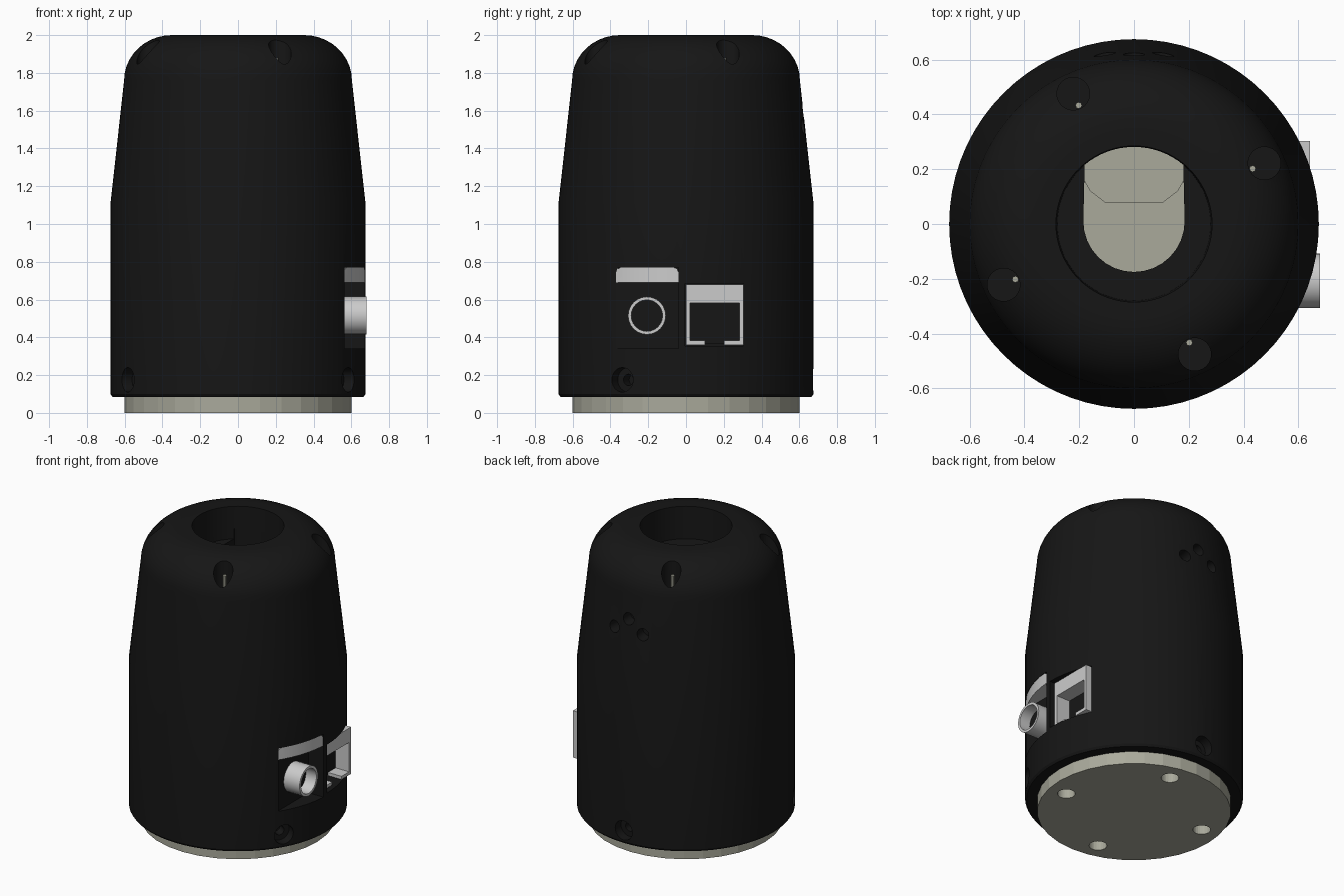
import bpy, bmesh
from math import sin, cos, pi, radians
from mathutils import Matrix, Vector

if "Cube" in bpy.data.objects:
    bpy.data.objects.remove(bpy.data.objects["Cube"])


def material(name, rgb):
    m = bpy.data.materials.new(name)
    m.diffuse_color = (*rgb, 1)
    m.use_nodes = True
    m.node_tree.nodes["Principled BSDF"].inputs["Base Color"].default_value = m.diffuse_color
    return m


BLACK = material("black plastic", (0.008, 0.008, 0.008))
BEIGE = material("beige metal", (0.4, 0.4, 0.33))


def finish(name, bm, mat=None):
    bmesh.ops.recalc_face_normals(bm, faces=bm.faces)
    me = bpy.data.meshes.new(name)
    bm.to_mesh(me)
    bm.free()
    ob = bpy.data.objects.new(name, me)
    bpy.context.collection.objects.link(ob)
    if mat:
        me.materials.append(mat)
    return ob


def lathe(name, profile, steps, mat):
    bm = bmesh.new()
    vs = [bm.verts.new((r, 0, z)) for r, z in profile]
    es = [bm.edges.new((vs[i], vs[i - 1])) for i in range(len(vs))]
    bmesh.ops.spin(bm, geom=vs + es, cent=(0, 0, 0), axis=(0, 0, 1),
                   angle=2 * pi, steps=steps, use_merge=True)
    bmesh.ops.remove_doubles(bm, verts=bm.verts, dist=1e-5)
    return finish(name, bm, mat)


def rod(name, a, b, r, mat=None, segs=24):
    a, b = Vector(a), Vector(b)
    d = b - a
    bm = bmesh.new()
    mtx = Matrix.Translation((a + b) / 2) @ d.to_track_quat('Z', 'Y').to_matrix().to_4x4()
    bmesh.ops.create_cone(bm, cap_ends=True, segments=segs, radius1=r, radius2=r,
                          depth=d.length, matrix=mtx)
    return finish(name, bm, mat)


def prism(name, outline, axis, lo, hi, mat=None):
    """Extrude a 2D outline along x (yz outline) or z (xy outline)."""
    bm = bmesh.new()
    place = (lambda p: (lo, *p)) if axis == 'x' else (lambda p: (*p, lo))
    f = bm.faces.new([bm.verts.new(place(p)) for p in outline])
    ext = bmesh.ops.extrude_face_region(bm, geom=[f])["geom"]
    step = (hi - lo, 0, 0) if axis == 'x' else (0, 0, hi - lo)
    bmesh.ops.translate(bm, vec=step, verts=[v for v in ext if isinstance(v, bmesh.types.BMVert)])
    return finish(name, bm, mat)


def rect(a0, a1, b0, b1):
    return [(a0, b0), (a1, b0), (a1, b1), (a0, b1)]


def boolean(ob, cutters, op='DIFFERENCE'):
    bpy.context.view_layer.objects.active = ob
    for c in cutters:
        mod = ob.modifiers.new("cut", 'BOOLEAN')
        mod.operation, mod.object, mod.solver = op, c, 'EXACT'
        bpy.ops.object.modifier_apply(modifier=mod.name)
        bpy.data.objects.remove(c)


def smooth(ob, deg=30):
    bpy.ops.object.select_all(action='DESELECT')
    ob.select_set(True)
    bpy.context.view_layer.objects.active = ob
    bpy.ops.object.shade_smooth_by_angle(angle=radians(deg))


def polar(r, deg, z):
    return (r * cos(radians(deg)), r * sin(radians(deg)), z)


# housing: tapered shell with rounded shoulder, round top recess and inner cavity
SHOULDER = [(0.35 + 0.253 * cos(t * pi / 20), 1.76 + 0.24 * sin(t * pi / 20)) for t in range(11)]
housing = lathe("housing", [(0.5, 0.085), (0.665, 0.085), (0.675, 0.1), (0.675, 1.11)] + SHOULDER +
                [(0.285, 2.0), (0.28, 1.78), (0, 1.78), (0, 1.58), (0.43, 1.58), (0.5, 1.1)], 72, BLACK)

cuts = []
# vertical screw wells in the shoulder
for k in range(4):
    a = 25 + 90 * k
    cuts.append(rod("well_cutter", polar(0.525, a, 1.72), polar(0.525, a, 2.1), 0.06))
# stepped side screw holes near the bottom
for a in (-30, 90, 210):
    cuts.append(rod("side_cutter", polar(0.61, a, 0.175), polar(0.8, a, 0.175), 0.065))
    cuts.append(rod("side_cutter", polar(0.55, a, 0.175), polar(0.8, a, 0.175), 0.03))
# three small holes high on the back
for x, z in ((0, 1.6), (-0.12, 1.52), (0.12, 1.52)):
    cuts.append(rod("back_cutter", (x * 0.8, 0.54, z), (x * 1.1, 0.8, z), 0.04))
# keyhole slot in the recess floor
slot = [(0.185 * cos(pi + t * pi / 16), 0.01 + 0.185 * sin(pi + t * pi / 16)) for t in range(17)]
slot += [(0.28 * cos(radians(a)), 0.28 * sin(radians(a)) + 0.005) for a in range(50, 131, 10)]
cuts.append(prism("slot_cutter", slot, 'z', 1.5, 1.85))
# connector pockets on the right side
cuts.append(prism("round_pocket_cutter", rect(-0.37, -0.04, 0.34, 0.77), 'x', 0.56, 0.8))
cuts.append(prism("square_pocket_cutter", rect(-0.005, 0.305, 0.355, 0.685), 'x', 0.52, 0.8))
boolean(housing, cuts)
smooth(housing)

# base plate with four bolt holes
base = rod("base_plate", (0, 0, 0), (0, 0, 0.09), 0.6, BEIGE, 32)
boolean(base, [rod("bolt_cutter", polar(0.475, a, -0.1), polar(0.475, a, 0.07), 0.055)
               for a in (-12, 78, 168, 258)])

# inner core seen through the slot, with a raised chamfered block at the back
core = rod("inner_core", (0, 0, 0.09), (0, 0, 1.5), 0.4, BEIGE, 48)
smooth(core)
prism("core_step", [(-0.2, 0.19), (-0.16, 0.12), (-0.105, 0.078), (0.105, 0.078), (0.16, 0.12),
                    (0.2, 0.19), (0.2, 0.3), (-0.2, 0.3)], 'z', 1.49, 1.57, BEIGE)

# screw slivers visible in the shoulder wells
for k in range(4):
    a = 25 + 90 * k
    rod("well_pin", polar(0.478, a, 1.8), polar(0.478, a, 1.88), 0.012, BEIGE, 8)

# grey hood over the round connector, curved to follow the housing
hood = prism("connector_hood", [(-0.37, 0.69), (-0.04, 0.69), (-0.04, 0.745), (-0.047, 0.763),
                                (-0.065, 0.77), (-0.345, 0.77), (-0.363, 0.763), (-0.37, 0.745)],
             'x', 0.55, 0.8)
boolean(hood, [rod("hood_cutter", (0, 0, 0.5), (0, 0, 1), 0.673, None, 72)], 'INTERSECT')
smooth(hood)

# round connector: open tube with a black inside
tube = rod("round_connector", (0.55, -0.207, 0.515), (0.68, -0.207, 0.515), 0.1)
boolean(tube, [rod("bore_cutter", (0.57, -0.207, 0.515), (0.8, -0.207, 0.515), 0.083)])
smooth(tube)
rod("round_connector_insert", (0.56, -0.207, 0.515), (0.6, -0.207, 0.515), 0.084, BLACK)

# square network socket: frame with a notch at the bottom and a black inside
prism("square_socket", [(0, 0.36), (0.1, 0.36), (0.1, 0.382), (0.022, 0.382), (0.022, 0.582),
                        (0.282, 0.582), (0.282, 0.382), (0.2, 0.382), (0.2, 0.36),
                        (0.304, 0.36), (0.304, 0.68), (0, 0.68)], 'x', 0.52, 0.642)
prism("socket_insert", rect(0.02, 0.284, 0.365, 0.585), 'x', 0.51, 0.54, BLACK)
